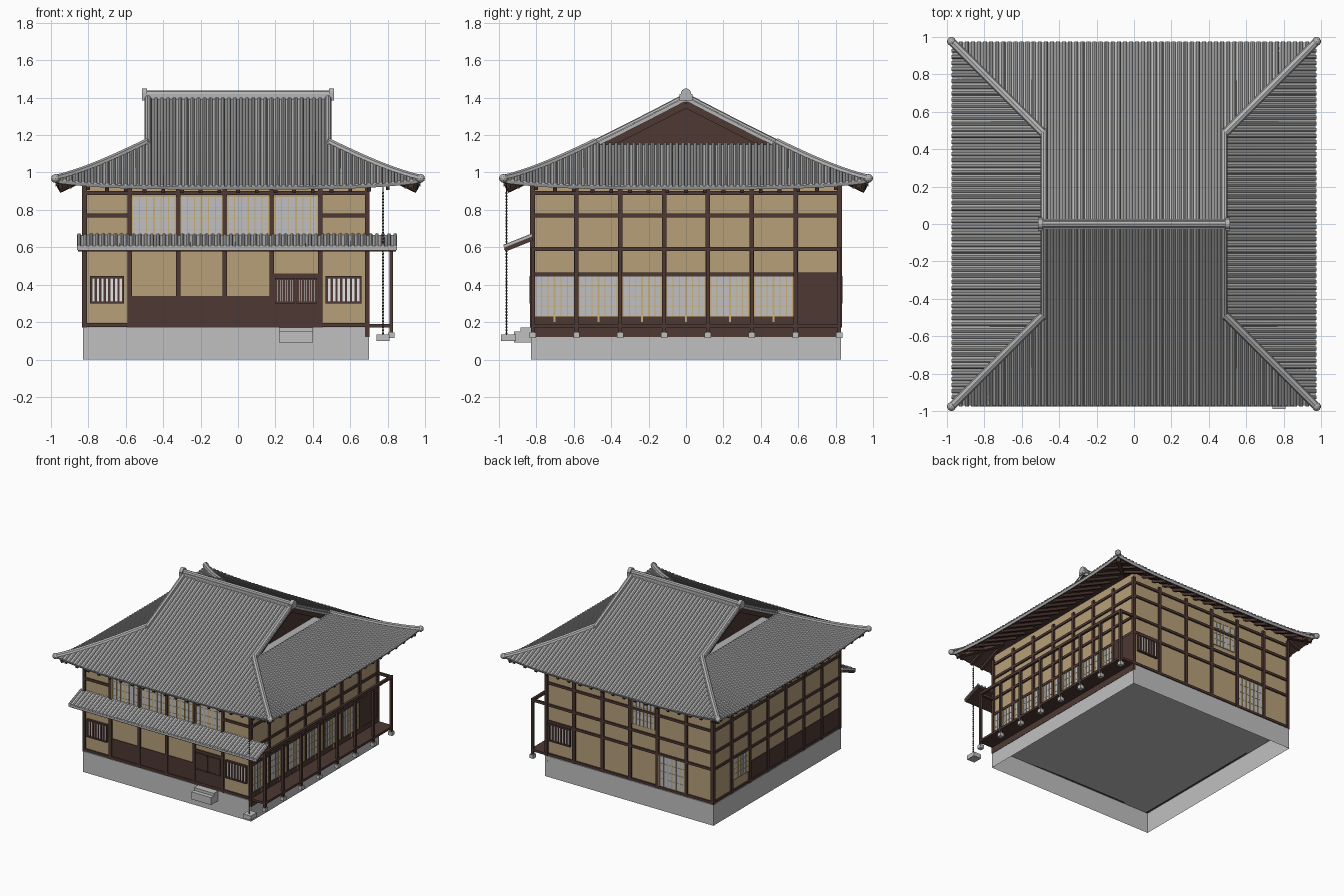
import bpy, bmesh, math
from mathutils import Vector, Matrix

cube = bpy.data.objects.get("Cube")
if cube:
    bpy.data.objects.remove(cube, do_unlink=True)


def material(name, rgb):
    m = bpy.data.materials.new(name)
    m.use_nodes = True
    m.diffuse_color = (*rgb, 1)
    m.node_tree.nodes["Principled BSDF"].inputs["Base Color"].default_value = (*rgb, 1)
    return m


tile = material("grey_tile", (0.46, 0.46, 0.46))
stone = material("pale_stone", (0.53, 0.53, 0.53))
wood = material("dark_wood", (0.075, 0.04, 0.032))
plaster = material("tan_plaster", (0.47, 0.35, 0.195))
paper = material("window_paper", (0.53, 0.53, 0.55))
slat = material("golden_slat", (0.58, 0.43, 0.18))
white = material("white_backing", (0.8, 0.8, 0.8))
iron = material("chain_iron", (0.06, 0.06, 0.06))

parts = {}


def part(name, mat):
    """Mesh that collects the pieces of one named part."""
    return parts.setdefault(name, (bmesh.new(), mat))[0]


def box(name, mat, lo, hi):
    lo, hi = Vector(lo), Vector(hi)
    m = Matrix.Translation((lo + hi) / 2) @ Matrix.Diagonal((*(hi - lo), 1))
    bmesh.ops.create_cube(part(name, mat), size=1, matrix=m)


def beam(name, mat, p, q, width, height):
    p, q = Vector(p), Vector(q)
    along = (q - p).normalized()
    side = Vector((0, 0, 1)).cross(along).normalized()
    rot = Matrix((along, side, along.cross(side))).transposed().to_4x4()
    m = Matrix.Translation((p + q) / 2) @ rot @ Matrix.Diagonal(((q - p).length, width, height, 1))
    bmesh.ops.create_cube(part(name, mat), size=1, matrix=m)


def rib(name, mat, path, side, r):
    """Half-round bar swept along a path."""
    bm = part(name, mat)
    side, up = Vector(side).normalized(), Vector((0, 0, 1))
    arc = [math.pi * i / 4 for i in range(5)]
    rings = [[bm.verts.new(Vector(p) + side * r * math.cos(a) + up * r * math.sin(a)) for a in arc] for p in path]
    for a, b in zip(rings, rings[1:]):
        for i in range(4):
            bm.faces.new((a[i], a[i + 1], b[i + 1], b[i]))
    bm.faces.new(rings[0])
    bm.faces.new(rings[-1][::-1])


def spread(a, b, n):
    return [a + (b - a) * i / n for i in range(n + 1)]


# ---------- walls: pieces placed on a face by position along it and height ----------
X0, X1, Y = -0.82, 0.69, 0.82
BASE = 0.17


def on_wall(name, mat, face, u0, u1, z0, z1, depth):
    a, b = -0.01, depth
    if face == "front":
        box(name, mat, (u0, -Y - b, z0), (u1, -Y - a, z1))
    elif face == "back":
        box(name, mat, (u0, Y + a, z0), (u1, Y + b, z1))
    elif face == "porch":
        box(name, mat, (X1 + a, u0, z0), (X1 + b, u1, z1))
    else:
        box(name, mat, (X0 - b, u0, z0), (X0 - a, u1, z1))


def paper_window(face, u0, u1, z0, z1):
    on_wall("window_paper", paper, face, u0, u1, z0, z1, 0.004)
    for i, u in enumerate(spread(u0, u1, 6)):
        w = 0.005 if i % 3 == 0 else 0.0025
        on_wall("window_slats", slat, face, u - w, u + w, z0, z1, 0.008)
    for z in spread(z0, z1, 4):
        on_wall("window_slats", slat, face, u0, u1, z - 0.0015, z + 0.0015, 0.006)


def lattice_window(face, u0, u1, z0, z1):
    on_wall("lattice_backing", white, face, u0, u1, z0, z1, 0.009)
    for u in spread(u0, u1, 7):
        on_wall("lattice_bars", wood, face, u - 0.006, u + 0.006, z0, z1, 0.016)
    for z in (z0, z1):
        on_wall("lattice_bars", wood, face, u0 - 0.006, u1 + 0.006, z - 0.006, z + 0.006, 0.018)


box("plaster_walls", plaster, (X0, -Y, BASE + 0.005), (X1, Y, 0.97))
post_x = [-0.82, -0.58, -0.32, -0.07, 0.18, 0.44, 0.69]
post_y = spread(-Y, Y, 7)
for face in ("front", "back", "porch", "plain"):
    us = post_x if face in ("front", "back") else post_y
    for u in us:
        on_wall("wall_posts", wood, face, u - 0.012, u + 0.012, BASE, 0.93, 0.013)
    for z in (0.185, 0.597, 0.89) if face == "front" else (0.185, 0.455, 0.59, 0.77, 0.89):
        on_wall("wall_beams", wood, face, us[0], us[-1], z - 0.01, z + 0.01, 0.011)

# Front: upper windows, wainscot, door and barred windows
for a, b in zip(post_x[1:-2], post_x[2:-1]):
    paper_window("front", a + 0.014, b - 0.014, 0.64, 0.87)
for a, b in (post_x[:2], post_x[-2:]):
    on_wall("wall_beams", wood, "front", a, b, 0.76, 0.78, 0.011)
    lattice_window("front", a + 0.035, b - 0.035, 0.305, 0.44)
on_wall("wainscot", wood, "front", -0.58, 0.18, BASE, 0.34, 0.005)
on_wall("entry_door", wood, "front", 0.18, 0.44, BASE, 0.46, 0.008)
for a in (0.205, 0.32):
    lattice_window("front", a, a + 0.095, 0.305, 0.43)

# Porch side: sliding windows over a low board, closed last bay
for a, b in zip(post_y[:-2], post_y[1:-1]):
    paper_window("porch", a + 0.014, b - 0.014, 0.23, 0.445)
    on_wall("window_slats", slat, "porch", (a + b) / 2 - 0.005, (a + b) / 2 + 0.005, 0.2, 0.23, 0.013)
on_wall("porch_skirt", wood, "porch", -0.83, 0.83, 0.12, 0.23, 0.0125)
on_wall("shutter_box", wood, "porch", post_y[-2], Y, 0.12, 0.46, 0.01)

# Back and plain sides
lattice_window("back", 0.475, 0.655, 0.305, 0.44)
paper_window("back", -0.29, -0.09, 0.64, 0.84)
paper_window("back", -0.565, -0.335, 0.195, 0.445)
paper_window("plain", 0.37, 0.56, 0.27, 0.445)
on_wall("wainscot", wood, "plain", -Y, 0.35, BASE, 0.34, 0.005)

# ---------- stone base (open underneath), steps and porch ----------
box("foundation", stone, (-0.83, -0.83, 0), (0.7, 0.83, BASE))
base = part("foundation", stone)
base.normal_update()
bmesh.ops.delete(base, geom=[f for f in base.faces if f.normal.z < -0.5], context="FACES_ONLY")
box("entry_step", stone, (0.22, -0.92, 0.09), (0.4, -0.83, 0.15))
box("entry_step", stone, (0.22, -0.885, 0.15), (0.4, -0.83, 0.172))
box("porch_floor", wood, (0.7, -0.83, 0.172), (0.83, 0.83, 0.19))
box("porch_rail", wood, (0.81, -0.83, 0.58), (0.83, 0.83, 0.602))
for y in post_y:
    box("porch_footing", stone, (0.803, y - 0.017, 0.115), (0.837, y + 0.017, 0.145))
    box("porch_post", wood, (0.81, y - 0.01, 0.145), (0.83, y + 0.01, 0.59))
for y in (-Y, Y):
    box("porch_rail", wood, (0.7, y - 0.009, 0.58), (0.82, y + 0.009, 0.6))

# Rain chain and its stone
box("chain_stone", stone, (0.74, -0.99, 0.1), (0.81, -0.91, 0.135))
for z in spread(0.14, 0.89, 46):
    bmesh.ops.create_icosphere(part("rain_chain", iron), subdivisions=1, radius=0.007,
                               matrix=Matrix.Translation((0.775, -0.96, z)))
box("rain_chain", iron, (0.773, -0.962, 0.135), (0.777, -0.958, 0.93))

# ---------- main roof ----------
EDGE, HIP = 0.97, 0.5
ORIGIN = Vector((0, 0, 0))


def roof_point(k, t, d, dz=0.0):
    """Side k, position t along the eave, distance d out from the centre."""
    lift = 0.035 * (abs(t) / EDGE) ** 4 * max(0, (d - HIP) / (EDGE - HIP))
    z = 1.405 - 0.528 * d + 0.037 * d * d + lift + dz
    return Matrix.Rotation(k * math.pi / 2, 3, "Z") @ Vector((t, -d, z))


def sheet(k, columns):
    """Surface from columns of (t, outer d, inner d)."""
    bm = part("roof_deck", tile)
    cols = [[bm.verts.new(roof_point(k, t, d)) for d in spread(o, i, 6)] for t, o, i in columns]
    for a, b in zip(cols, cols[1:]):
        for j in range(6):
            quad = list(dict.fromkeys((a[j], b[j], b[j + 1], a[j + 1])))
            if (quad[0].co - quad[3].co).length + (quad[1].co - quad[2].co).length > 1e-5:
                bm.faces.new(quad)


for k in range(4):
    sheet(k, [(t, EDGE, max(abs(t), HIP)) for t in spread(-EDGE, EDGE, 32)])
    if k % 2 == 0:
        sheet(k, [(t, HIP, 0) for t in (-HIP, 0, HIP)])
    side = Matrix.Rotation(k * math.pi / 2, 3, "Z") @ Vector((1, 0, 0))
    # Round tile rows
    for i in range(60):
        t = (i - 29.5) * 0.0325
        inner = max(abs(t), HIP) if k % 2 or abs(t) > HIP else 0
        rib("roof_tile_rows", tile, [roof_point(k, t, d) for d in spread(EDGE + 0.006, inner, 8)], side, 0.0105)
    # Rafters under the eaves
    for t in spread(-0.9, 0.9, 18):
        beam("rafters", wood, roof_point(k, t, max(0.66, abs(t)), -0.035), roof_point(k, t, 0.955, -0.035), 0.02, 0.02)
    # Hip ridge and its corner ornament
    rib("hip_ridges", tile, [roof_point(k, d, d, 0.005) for d in spread(HIP - 0.01, 0.98, 10)],
        Matrix.Rotation(k * math.pi / 2, 3, "Z") @ Vector((1, 1, 0)), 0.022)
    bmesh.ops.create_icosphere(part("corner_ornaments", tile), subdivisions=2, radius=0.024,
                               matrix=Matrix.Translation(roof_point(k, 0.976, 0.976, 0.007)))
    beam("rafters", wood, roof_point(k, 0.7, 0.7, -0.04), roof_point(k, 0.95, 0.95, -0.04), 0.03, 0.03)

# Ridge, verges, bargeboards and ridge ends
box("main_ridge", tile, (-HIP, -0.026, 1.39), (HIP, 0.026, 1.42))
rib("main_ridge", tile, [(-HIP, 0, 1.418), (HIP, 0, 1.418)], (0, 1, 0), 0.02)
for s in (-1, 1):
    for k in (0, 2):
        path = [roof_point(k, s * 0.483, d, 0.003) for d in spread(HIP + 0.01, 0, 6)]
        rib("verge_ridges", tile, path, (1, 0, 0), 0.018)
        beam("bargeboards", wood, roof_point(k, s * 0.475, 0.47, -0.04), roof_point(k, s * 0.475, 0, -0.04), 0.014, 0.04)
    box("ridge_ends", tile, (s * 0.5 - 0.012, -0.034, 1.385), (s * 0.5 + 0.012, 0.034, 1.42))
    turn = Matrix.Translation((s * 0.5, 0, 1.422)) @ Matrix.Rotation(math.pi / 2, 4, "Y")
    bmesh.ops.create_cone(part("ridge_ends", tile), cap_ends=True, segments=16, radius1=0.027, radius2=0.027,
                          depth=0.028, matrix=turn)

# Gable walls and the ledge in front of them
box("gable_ledge", tile, (-0.495, -0.47, 1.125), (0.495, 0.47, 1.15))
gable = part("gable_walls", wood)
ends = [[gable.verts.new((x, y, z)) for y, z in ((-0.47, 1.14), (0.47, 1.14), (0, 1.38))] for x in (-0.43, 0.43)]
gable.faces.new(ends[0][::-1])
gable.faces.new(ends[1])

# ---------- lower front canopy ----------
beam("canopy_board", wood, (-0.005, -0.97, 0.588), (-0.005, -0.82, 0.648), 1.7, 0.024)
beam("canopy_tiles", tile, (-0.005, -0.972, 0.602), (-0.005, -0.82, 0.663), 1.71, 0.008)
for x in spread(-0.85, 0.84, 52):
    rib("canopy_tile_rows", tile, [(x, -0.976, 0.603), (x, -0.82, 0.665)], (1, 0, 0), 0.0105)
box("canopy_tiles", tile, (-0.86, -0.974, 0.585), (0.85, -0.968, 0.606))

# ---------- turn the collected parts into objects ----------
for name, (bm, mat) in parts.items():
    bm.normal_update()
    if name == "roof_deck":
        bmesh.ops.reverse_faces(bm, faces=[f for f in bm.faces if f.normal.z < 0])
    elif name != "foundation":
        bmesh.ops.recalc_face_normals(bm, faces=bm.faces[:])
    mesh = bpy.data.meshes.new(name)
    bm.to_mesh(mesh)
    bm.free()
    mesh.materials.append(mat)
    obj = bpy.data.objects.new(name, mesh)
    bpy.context.collection.objects.link(obj)
    if name == "roof_deck":
        mesh.materials.append(wood)
        solid = obj.modifiers.new("thickness", "SOLIDIFY")
        solid.thickness = 0.02
        solid.material_offset = 1
